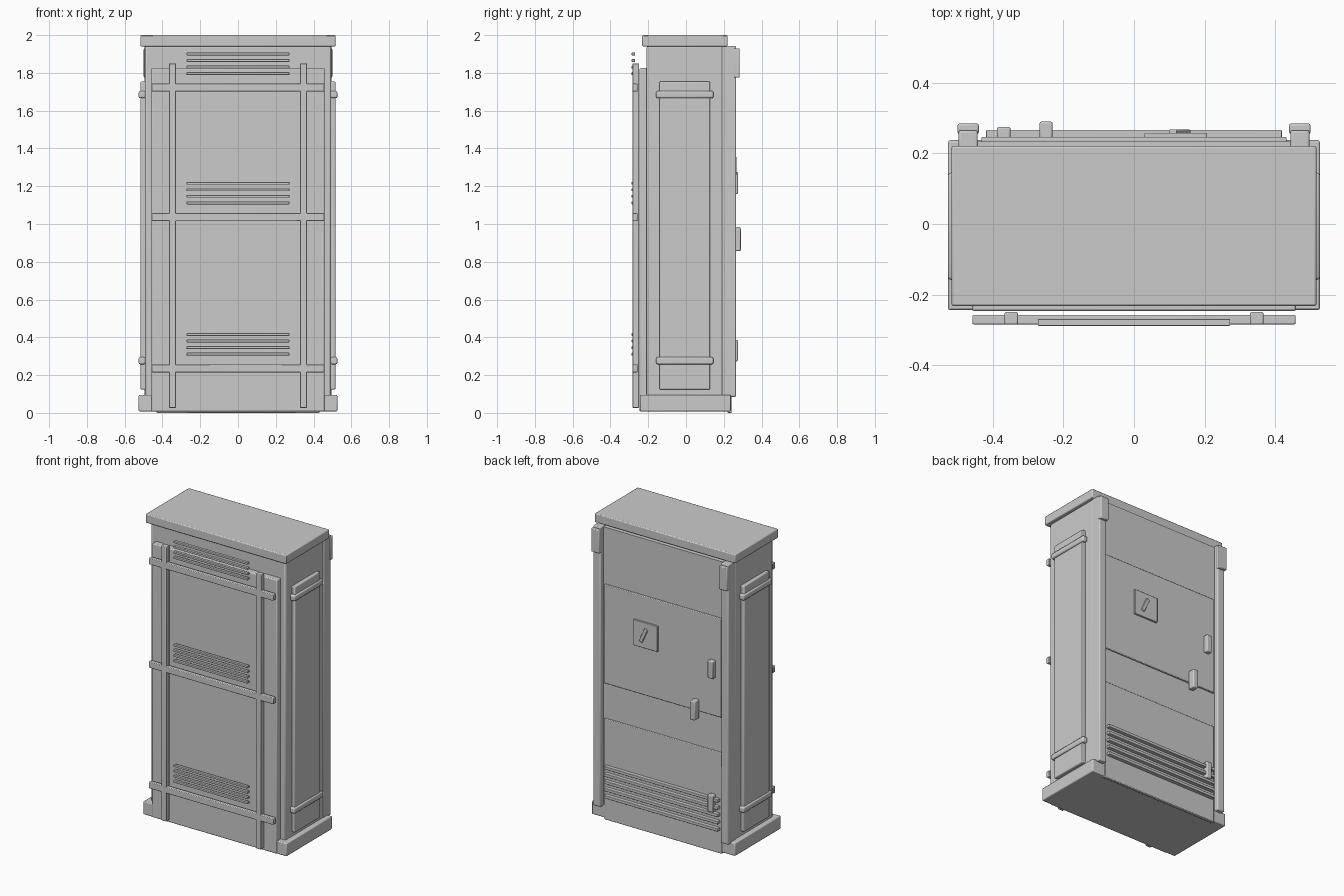
import bpy
import math


def box(name, x, y, z, bevel=0.004, tilt=0.0):
    """Box from (min, max) ranges, softened edges, optional tilt about y."""
    bpy.ops.mesh.primitive_cube_add(
        size=1, location=((x[0] + x[1]) / 2, (y[0] + y[1]) / 2, (z[0] + z[1]) / 2))
    ob = bpy.context.object
    ob.name = name
    ob.scale = (x[1] - x[0], y[1] - y[0], z[1] - z[0])
    bpy.ops.object.transform_apply(location=False, rotation=False, scale=True)
    ob.rotation_euler[1] = tilt
    if bevel:
        mod = ob.modifiers.new("edge", 'BEVEL')
        mod.width = bevel
        mod.segments = 2
        bpy.ops.object.shade_smooth_by_angle(angle=math.radians(35))
    return ob


def pair(name, x, y, z, bevel=0.004):
    """The same box on the right and mirrored on the left."""
    box(name + "_right", x, y, z, bevel)
    box(name + "_left", (-x[1], -x[0]), y, z, bevel)


# Main shell
box("base", (-0.526, 0.526), (-0.243, 0.237), (0.008, 0.095), 0.006)
box("cabinet_body", (-0.493, 0.493), (-0.208, 0.197), (0.05, 1.945), 0.01)
box("roof", (-0.516, 0.516), (-0.232, 0.221), (1.94, 2.0), 0.006)

# Front panel with its frame of bars
box("front_panel", (-0.458, 0.458), (-0.246, -0.2), (0.008, 1.825), 0.006)
pair("front_upright", (0.328, 0.366), (-0.284, -0.249), (0.027, 1.85))
for i, z in enumerate((0.236, 1.036, 1.722)):
    box(f"front_crossbar_{i}", (-0.457, 0.457), (-0.284, -0.257), (z - 0.021, z + 0.021))

# Three groups of four front vent slats
for g, top in enumerate((0.415, 1.215, 1.9)):
    for i in range(4):
        z = top - i * 0.0345
        box(f"front_slat_{g}_{i}", (-0.272, 0.272), (-0.288, -0.269),
            (z - 0.007, z + 0.007), 0.002)

# Side panels and their straps
pair("side_panel", (0.48, 0.516), (-0.14, 0.127), (0.124, 1.755), 0.006)
for i, z in enumerate((0.276, 1.685)):
    pair(f"side_strap_{i}", (0.49, 0.526), (-0.158, 0.145), (z - 0.019, z + 0.019), 0.008)

# Rear corner posts with caps
pair("rear_post", (0.442, 0.496), (0.19, 0.265), (0.085, 1.943), 0.006)
pair("rear_post_cap", (0.439, 0.499), (0.255, 0.284), (1.775, 1.93), 0.005)

# Rear backing and raised doors
box("rear_backing", (-0.442, 0.442), (0.18, 0.234), (0.05, 1.935), 0)
box("rear_door", (-0.432, 0.432), (0.22, 0.246), (0.905, 1.56))
box("rear_lower_door", (-0.432, 0.432), (0.22, 0.242), (0.0, 0.67))

# Rear vent slats
for i in range(5):
    z = 0.355 - i * 0.048
    box(f"rear_slat_{i}", (-0.418, 0.418), (0.236, 0.266), (z - 0.01, z + 0.01), 0.003)

# Handles and the plate with its slanted lever
box("door_handle", (-0.388, -0.349), (0.24, 0.275), (1.158, 1.275), 0.006)
box("latch_handle", (-0.267, -0.23), (0.24, 0.29), (0.857, 0.983), 0.006)
box("lower_door_handle", (-0.388, -0.349), (0.24, 0.275), (0.273, 0.386), 0.006)
box("lever_plate", (0.03, 0.207), (0.24, 0.258), (1.222, 1.392), 0.003)
box("lever", (0.117, 0.141), (0.25, 0.267), (1.257, 1.357), 0.003, math.radians(-24))
